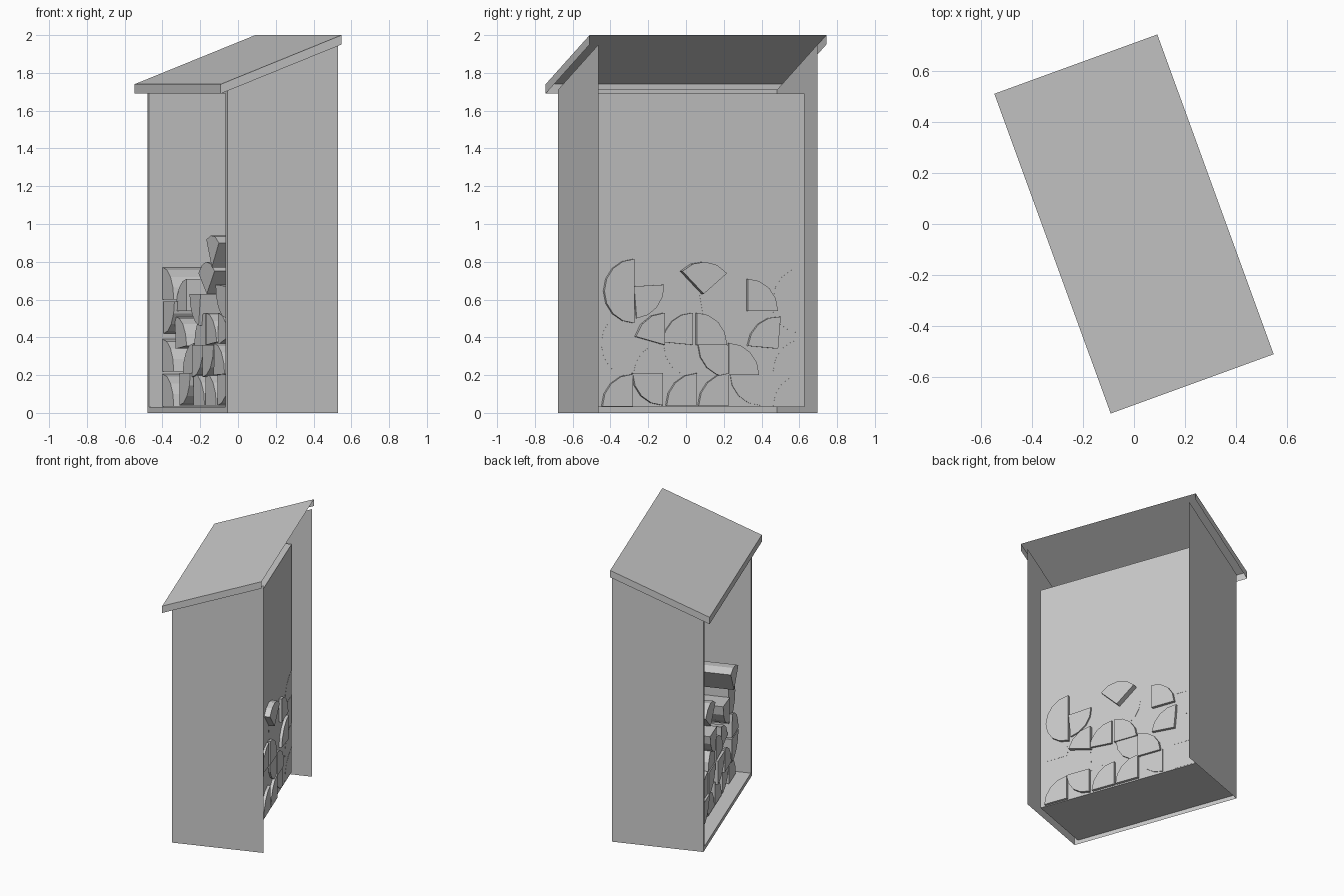
import bpy, bmesh, math
from mathutils import Matrix

if "Cube" in bpy.data.objects:
    bpy.data.objects.remove(bpy.data.objects["Cube"])

# The shelter is built square in local axes, then turned 20 degrees about z
TURN = Matrix.Rotation(math.radians(20), 4, 'Z')
SLOPE = 0.26 / 0.68
W, U0, U1 = 0.617, -0.285, 0.34      # half width, open side, back edge
IN_W, PANEL = 0.593, 0.208           # recess half width and depth plane
Z0, Z1 = 0.03, 1.69                  # recess floor and ceiling


def make(name, verts, faces):
    mesh = bpy.data.meshes.new(name)
    mesh.from_pydata(verts, [], faces)
    bm = bmesh.new()
    bm.from_mesh(mesh)
    bmesh.ops.recalc_face_normals(bm, faces=bm.faces)
    bm.to_mesh(mesh)
    bm.free()
    mesh.transform(TURN)
    obj = bpy.data.objects.new(name, mesh)
    bpy.context.collection.objects.link(obj)
    return obj


def rect(u, w, lo, hi):
    return [(u, -w, lo), (u, w, lo), (u, w, hi), (u, -w, hi)]


def under_roof(u):
    return 1.95 - SLOPE * (U1 - u)


# Shell: side walls, front frame and recess (open at the back)
verts = (rect(U0, W, 0, under_roof(U0)) + rect(U0, IN_W, Z0, Z1)
         + rect(PANEL, IN_W, Z0, Z1) + rect(U1, W, 0, under_roof(U1)))
faces = [(8, 9, 10, 11), (0, 3, 15, 12), (1, 13, 14, 2)]
for i in range(4):
    j = (i + 1) % 4
    faces += [(i, j, 4 + j, 4 + i), (4 + i, 4 + j, 8 + j, 8 + i)]
make("shelter_shell", verts, faces)

# Roof: sloping sheet with rims on three sides
RW = 0.667
top = [(0.34, -RW, 2.0), (-0.34, -RW, 1.74), (-0.34, RW, 1.74), (0.34, RW, 2.0)]
low = [(x, y, z - 0.05) for x, y, z in top]
make("roof", top + low,
     [(0, 1, 2, 3)] + [(i, i + 1, i + 5, i + 4) for i in range(3)])


# Split logs: wedge sections lying front to back
def log(name, y, z, start, sweep, push, r=0.17, length=0.42):
    v = (y - 0.07) / 0.94
    n = max(3, round(sweep / 22.5))
    pts = [] if sweep == 180 else [(v, z)]
    for k in range(n + 1):
        a = math.radians(start + sweep * k / n)
        pts.append((max(-0.59, min(0.59, v + r * math.cos(a))),
                    z + r * math.sin(a)))
    back = PANEL + push
    m = len(pts)
    verts = [(u, p, q) for u in (back - length, back) for p, q in pts]
    faces = [tuple(range(m)), tuple(range(m, 2 * m))]
    faces += [(i, (i + 1) % m, m + (i + 1) % m, m + i) for i in range(m)]
    make(name, verts, faces)


# Corner y, corner z, start angle, sweep, push through the panel
rows = [
    [(-.29, .035, 90, 90, .02), (-.13, .21, 180, 90, .02), (.05, .04, 90, 90, .02),
     (.22, .04, 90, 90, .02), (.39, .21, 180, 90, .005), (.62, .035, 90, 90, .001)],
    [(-.29, .36, 180, 90, .001), (-.12, .2, 93, 85, .001), (.04, .36, 180, 90, .001),
     (.22, .36, 180, 90, .012), (.22, .2, 0, 90, .02), (.62, .22, 90, 90, .001)],
    [(-.29, .37, 95, 85, .001), (-.12, .36, 90, 75, .025), (.03, .36, 90, 85, .015),
     (.05, .36, 0, 90, .02), (.48, .34, 85, 90, .02), (.61, .59, 180, 90, .001)],
    [(-.28, .645, 90, 180, .02), (-.28, .67, -85, 88, .012), (.08, .63, 40, 95, .04),
     (.07, .63, -80, 80, .001), (.32, .54, 0, 90, .02), (.62, .6, 90, 90, .001)],
    [(-.2, .77, 60, 70, -.04)],
]
for r, row in enumerate(rows):
    for c, spec in enumerate(row):
        log(f"log_{r + 1}_{c + 1}", *spec)
